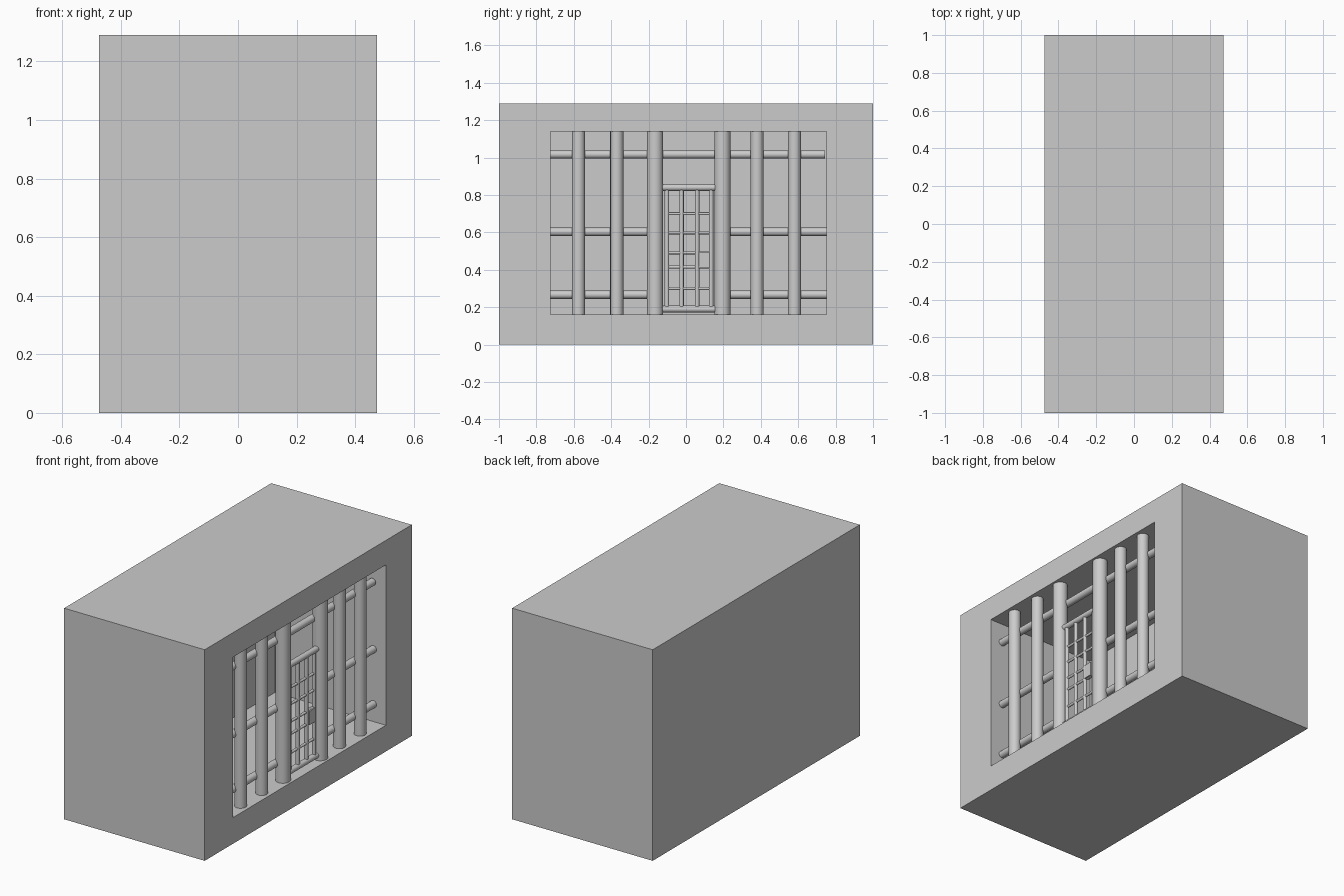
import bpy, bmesh
from mathutils import Vector

if "Cube" in bpy.data.objects:
    bpy.data.objects.remove(bpy.data.objects["Cube"])

# Opening in the +x face
Y0, Y1, Z0, Z1 = -0.725, 0.75, 0.16, 1.14


def finish(name, bm):
    mesh = bpy.data.meshes.new(name)
    bm.to_mesh(mesh)
    bm.free()
    ob = bpy.data.objects.new(name, mesh)
    bpy.context.collection.objects.link(ob)
    return ob


def box(bm, lo, hi):
    verts = bmesh.ops.create_cube(bm, size=1)["verts"]
    for v in verts:
        v.co = Vector([(a + b) / 2 + c * (b - a) for a, b, c in zip(lo, hi, v.co)])


def bar(name, start, end, radius):
    start, end = Vector(start), Vector(end)
    axis = end - start
    bpy.ops.mesh.primitive_cylinder_add(vertices=32, radius=radius, depth=axis.length,
                                        location=(start + end) / 2,
                                        rotation=axis.to_track_quat('Z', 'Y').to_euler())
    ob = bpy.context.object
    ob.name = name
    bpy.ops.object.shade_smooth_by_angle()
    return ob


# Solid shell with a recessed cell cut into the +x face
bm = bmesh.new()
box(bm, (-0.475, -1, 0), (0.475, 1, 1.29))
bm.normal_update()
face = next(f for f in bm.faces if f.normal.x > 0.9)
bmesh.ops.inset_individual(bm, faces=[face], thickness=0.15)
for v in face.verts:
    v.co.y = Y1 if v.co.y > 0 else Y0
    v.co.z = Z1 if v.co.z > 0.6 else Z0
back = bmesh.ops.extrude_discrete_faces(bm, faces=[face])["faces"][0]
bmesh.ops.translate(bm, verts=back.verts, vec=(-0.75, 0, 0))
finish("cell_shell", bm)

# Upright bars, the thicker pair framing the door
X = 0.42
for y, r in ((-0.575, 0.035), (-0.37, 0.035), (-0.165, 0.043),
             (0.195, 0.043), (0.38, 0.035), (0.58, 0.035)):
    bar("upright_bar", (X, y, Z0), (X, y, Z1), r)

# Cross bars, the lower two interrupted by the door
XC = 0.39
bar("top_cross_bar", (XC, Y0, 1.017), (XC, 0.742, 1.017), 0.022)
for z in (0.603, 0.267):
    bar("left_cross_bar", (XC, Y0, z), (XC, -0.165, z), 0.022)
    bar("right_cross_bar", (XC, 0.195, z), (XC, Y1, z), 0.022)

# Door rails, thin uprights and thin rungs
for z in (0.84, 0.19):
    bar("door_rail", (X, -0.14, z), (X, 0.17, z), 0.018)
for y in (-0.102, -0.024, 0.059, 0.134):
    bar("door_upright", (X, y, 0.19), (X, y, 0.84), 0.012)
for z in (0.70, 0.598, 0.491, 0.415, 0.30):
    bar("door_rung", (X, -0.102, z), (X, 0.134, z), 0.008)

# Door lock
bm = bmesh.new()
box(bm, (0.405, 0.07, 0.41), (0.435, 0.125, 0.495))
finish("door_lock", bm)
